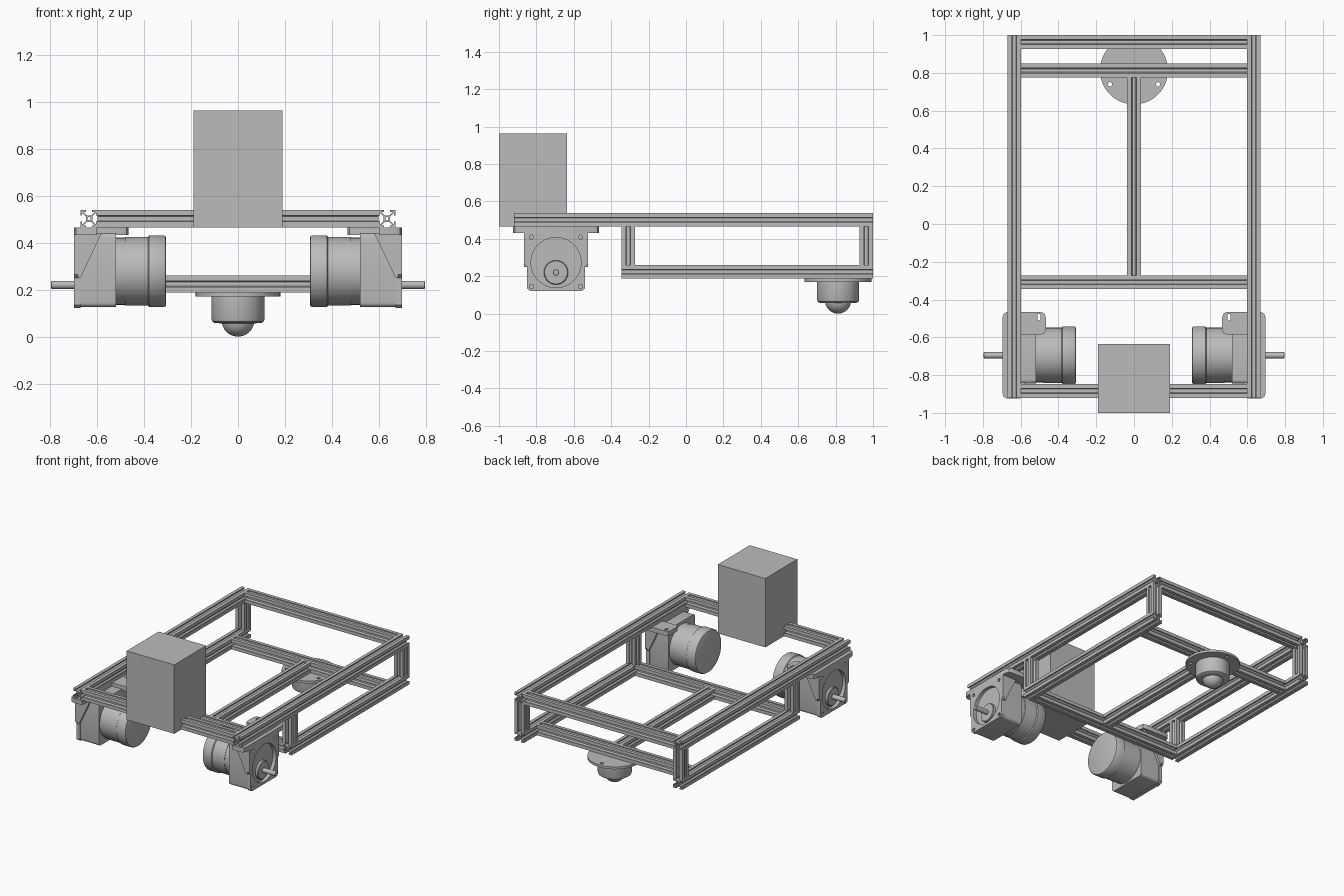
import bpy, bmesh, math
from mathutils import Matrix, Vector

if "Cube" in bpy.data.objects:
    bpy.data.objects.remove(bpy.data.objects["Cube"], do_unlink=True)

grey = bpy.data.materials.new("plain_grey")
grey.use_nodes = True
grey.diffuse_color = (0.5, 0.5, 0.5, 1)
grey.node_tree.nodes["Principled BSDF"].inputs["Base Color"].default_value = (0.5, 0.5, 0.5, 1)

# Local z turned onto the named axis by a cyclic swap
AXES = {"z": Matrix.Identity(4),
        "x": Matrix(((0, 0, 1, 0), (1, 0, 0, 0), (0, 1, 0, 0), (0, 0, 0, 1))),
        "y": Matrix(((0, 1, 0, 0), (0, 0, 1, 0), (1, 0, 0, 0), (0, 0, 0, 1)))}


def finish(name, bm, matrix, side=1):
    bm.transform(Matrix.Diagonal((side, 1, 1, 1)) @ matrix)
    bmesh.ops.remove_doubles(bm, verts=bm.verts, dist=1e-5)
    bmesh.ops.recalc_face_normals(bm, faces=bm.faces)
    mesh = bpy.data.meshes.new(name)
    bm.to_mesh(mesh)
    bm.free()
    mesh.materials.clear()
    mesh.materials.append(grey)
    obj = bpy.data.objects.new(name, mesh)
    bpy.context.collection.objects.link(obj)
    bpy.ops.object.select_all(action="DESELECT")
    obj.select_set(True)
    bpy.context.view_layer.objects.active = obj
    bpy.ops.object.shade_smooth_by_angle(angle=math.radians(30))
    return obj


def prism(name, loops, start, end, axis, offset=(0, 0, 0), side=1):
    """Extrude an outline (first loop) with holes (other loops) along an axis."""
    curve = bpy.data.curves.new(name, "CURVE")
    curve.dimensions = "2D"
    curve.fill_mode = "BOTH"
    curve.extrude = (end - start) / 2
    for loop in loops:
        spline = curve.splines.new("POLY")
        spline.points.add(len(loop) - 1)
        for point, (u, v) in zip(spline.points, loop):
            point.co = (u, v, 0, 1)
        spline.use_cyclic_u = True
    temp = bpy.data.objects.new(name, curve)
    bpy.context.collection.objects.link(temp)
    deps = bpy.context.evaluated_depsgraph_get()
    mesh = bpy.data.meshes.new_from_object(temp.evaluated_get(deps))
    bm = bmesh.new()
    bm.from_mesh(mesh)
    bpy.data.objects.remove(temp)
    bpy.data.curves.remove(curve)
    bpy.data.meshes.remove(mesh)
    shift = Matrix.Translation((0, 0, (start + end) / 2))
    return finish(name, bm, Matrix.Translation(offset) @ AXES[axis] @ shift, side)


def lathe(name, profile, axis, offset, side=1, steps=48):
    """Revolve (position, radius) points around an axis."""
    bm = bmesh.new()
    verts = [bm.verts.new((r, 0, p)) for p, r in profile]
    edges = [bm.edges.new(pair) for pair in zip(verts, verts[1:])]
    bmesh.ops.spin(bm, geom=verts + edges, cent=(0, 0, 0), axis=(0, 0, 1),
                   angle=math.tau, steps=steps)
    return finish(name, bm, Matrix.Translation(offset) @ AXES[axis], side)


def circle(u, v, r, n=24):
    return [(u + r * math.cos(math.tau * i / n), v + r * math.sin(math.tau * i / n))
            for i in range(n)]


def rounded(u0, v0, u1, v1, r):
    pts = []
    for k, (u, v) in enumerate(((u1 - r, v1 - r), (u0 + r, v1 - r),
                                (u0 + r, v0 + r), (u1 - r, v0 + r))):
        for i in range(5):
            a = math.pi / 2 * (k + i / 4)
            pts.append((u + r * math.cos(a), v + r * math.sin(a)))
    return pts


# Slotted aluminium bar section
H = 0.0365
half = [(1, 1), (0.35, 1), (0.35, 0.8), (0.64, 0.8), (0.64, 0.76), (0.24, 0.38)]
quarter = half + [(-u, v) for u, v in half[:0:-1]]
section = []
for turn in range(4):
    c, s = ((1, 0), (0, 1), (-1, 0), (0, -1))[turn]
    section += [(H * (c * u - s * v), H * (s * u + c * v)) for u, v in quarter]
bore = circle(0, 0, H * 0.2, 12)


def bar(name, axis, start, end, offset):
    prism(name, [section, bore], start, end, axis, offset)


# Frame
RX, TOP, LOW = 0.634, 0.5015, 0.2235
INNER = RX - H
FRONT_Y, POST_Y, REAR_Y, MID_Y = -0.8835, -0.3085, 0.9635, 0.813
for label, sx in (("left", 1), ("right", -1)):
    x = sx * RX
    bar(label + "_upper_rail", "y", FRONT_Y - H, 1, (x, 0, TOP))
    bar(label + "_lower_rail", "y", POST_Y - H, 1, (x, 0, LOW))
    bar(label + "_front_post", "z", LOW + H, TOP - H, (x, POST_Y, 0))
    bar(label + "_rear_post", "z", LOW + H, TOP - H, (x, REAR_Y, 0))
for name, y, z in (("upper_front_crossbar", FRONT_Y, TOP), ("upper_rear_crossbar", REAR_Y, TOP),
                   ("lower_front_crossbar", POST_Y, LOW), ("lower_rear_crossbar", MID_Y, LOW)):
    bar(name, "x", -INNER, INNER, (0, y, z))
bar("lower_centre_bar", "y", POST_Y + H, MID_Y - H, (0, 0, LOW))

# Equipment box
prism("equipment_box", [[(-0.19, -1), (0.19, -1), (0.19, -0.635), (-0.19, -0.635)]],
      0.465, 0.963, "z")

# Ball caster
holes = [circle(0.147 * math.cos(a), 0.147 * math.sin(a), 0.012, 12)
         for a in (math.pi / 2 + math.tau * i / 3 for i in range(3))]
prism("caster_flange", [circle(0, 0, 0.18, 64)] + holes, 0.17, 0.187, "z", (0, MID_Y, 0))
lathe("caster_housing", [(0.17, 0), (0.17, 0.113), (0.075, 0.113), (0.064, 0.109),
                         (0.058, 0.1), (0.056, 0.07), (0.056, 0)], "z", (0, MID_Y, 0))
arc = [-math.pi / 2 + math.pi * i / 16 for i in range(17)]
lathe("caster_ball", [(0.07 + 0.07 * math.sin(a), 0.07 * abs(math.cos(a))) for a in arc],
      "z", (0, MID_Y, 0))

# Gear motors with their mounting brackets
MY, MZ, SHAFT_Z = -0.695, 0.278, 0.22
for label, sx in (("left", 1), ("right", -1)):
    lathe(label + "_motor_can",
          [(0.306, 0), (0.306, 0.142), (0.309, 0.149), (0.316, 0.153), (0.378, 0.153),
           (0.383, 0.146), (0.48, 0.146), (0.48, 0.143), (0.53, 0.143), (0.53, 0)],
          "x", (0, MY, MZ), sx)
    prism(label + "_gearbox", [rounded(MY - 0.15, 0.125, MY + 0.15, 0.44, 0.02)],
          0.52, 0.672, "x", side=sx)
    # Face plate with round recess and corner holes
    outline = [(MY - 0.17, 0.44), (MY - 0.17, 0.265), (MY - 0.155, 0.25), (MY - 0.155, 0.135),
               (MY - 0.14, 0.122)]
    outline += [(2 * MY - u, v) for u, v in reversed(outline)]
    screws = [circle(MY + dy, z, 0.012, 12) for dy in (-0.131, 0.131) for z in (0.145, 0.408)]
    prism(label + "_face_plate", [outline, circle(MY, 0.273, 0.134, 48)] + screws,
          0.67, 0.697, "x", side=sx)
    # Tapered ribs on both flanks
    for end, y in (("front", MY - 0.17), ("rear", MY + 0.145)):
        prism(f"{label}_{end}_rib", [[(0.44, 0.58), (0.44, 0.68), (0.25, 0.68), (0.25, 0.67)]],
              y, y + 0.025, "y", side=sx)
    # Top flange shaped like an L with a slot
    foot = [(0.672, -0.925), (0.69, -0.915), (0.697, -0.895), (0.697, -0.495), (0.688, -0.473),
            (0.667, -0.465), (0.495, -0.465), (0.475, -0.473), (0.467, -0.495),
            (0.467, -0.565), (0.475, -0.58), (0.49, -0.585), (0.6, -0.585), (0.6, -0.925)]
    prism(label + "_top_flange", [foot, rounded(0.495, -0.51, 0.511, -0.477, 0.007)],
          0.432, 0.465, "z", side=sx)
    lathe(label + "_shaft_boss", [(0.665, 0), (0.665, 0.065), (0.688, 0.065), (0.692, 0.061),
                                  (0.692, 0)], "x", (0, MY, SHAFT_Z), sx)
    lathe(label + "_drive_shaft", [(0.68, 0), (0.68, 0.017), (0.793, 0.017), (0.796, 0.014),
                                   (0.796, 0)], "x", (0, MY, SHAFT_Z), sx, 24)
